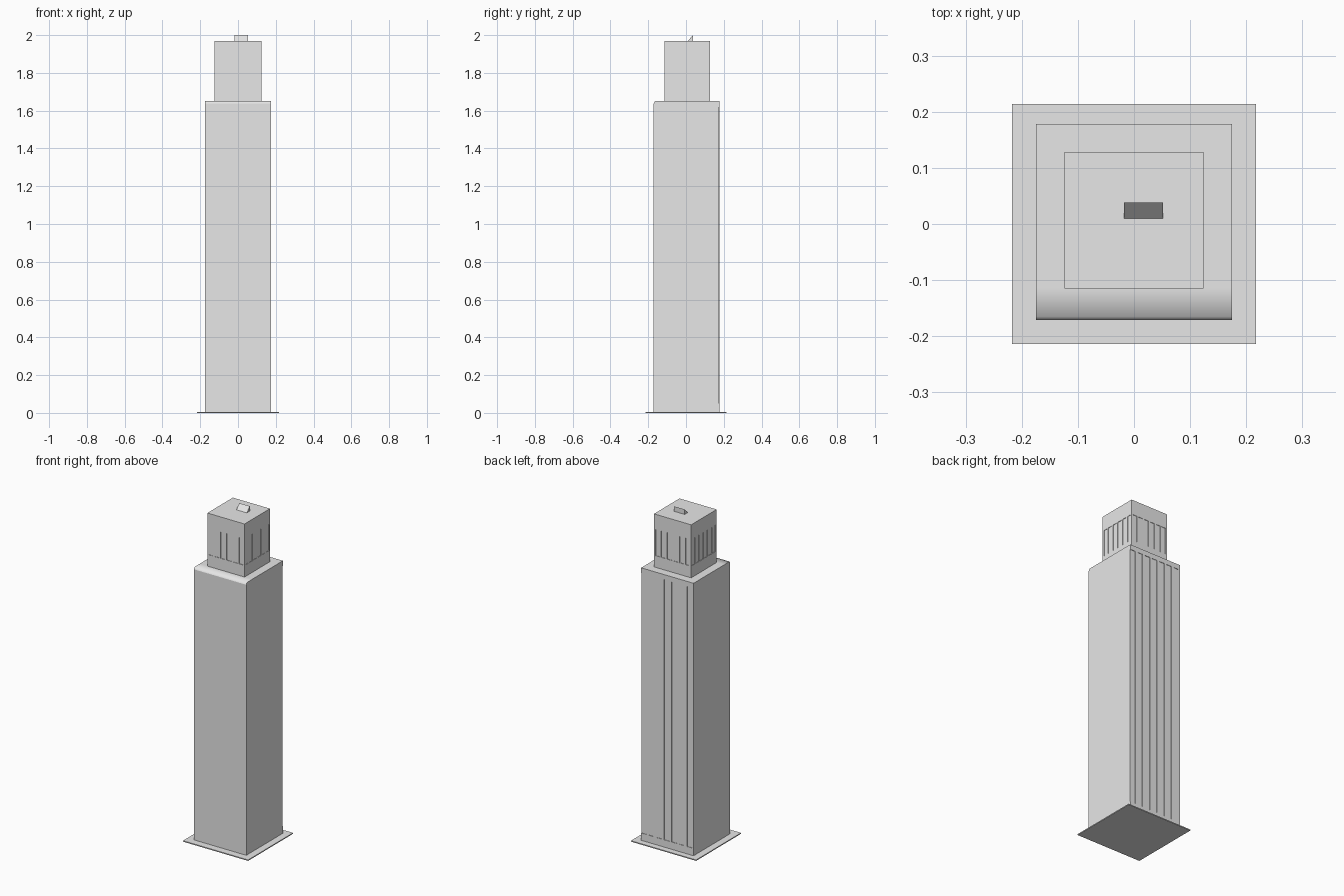
import bpy
import bmesh
from mathutils import Matrix

default = bpy.data.objects.get("Cube")
if default:
    bpy.data.objects.remove(default, do_unlink=True)

# Single stone colour
stone = bpy.data.materials.new("light_grey_stone")
stone.use_nodes = True
stone.diffuse_color = (0.8, 0.8, 0.8, 1)
stone.node_tree.nodes["Principled BSDF"].inputs["Base Color"].default_value = (0.8, 0.8, 0.8, 1)


def finish(name, bm):
    bmesh.ops.recalc_face_normals(bm, faces=bm.faces)
    mesh = bpy.data.meshes.new(name)
    bm.to_mesh(mesh)
    bm.free()
    mesh.materials.append(stone)
    obj = bpy.data.objects.new(name, mesh)
    bpy.context.collection.objects.link(obj)
    return obj


def add_box(bm, x0, x1, y0, y1, z0, z1):
    centre = Matrix.Translation(((x0 + x1) / 2, (y0 + y1) / 2, (z0 + z1) / 2))
    bmesh.ops.create_cube(bm, size=1, matrix=centre @ Matrix.Diagonal((x1 - x0, y1 - y0, z1 - z0, 1)))


def box(name, *bounds):
    bm = bmesh.new()
    add_box(bm, *bounds)
    return finish(name, bm)


def extrude_profile(name, profile, x0, x1):
    """Sweep a (y, z) outline along x."""
    bm = bmesh.new()
    a = [bm.verts.new((x0, y, z)) for y, z in profile]
    b = [bm.verts.new((x1, y, z)) for y, z in profile]
    bm.faces.new(a)
    bm.faces.new(b)
    for i in range(len(a)):
        j = (i + 1) % len(a)
        bm.faces.new((a[i], a[j], b[j], b[i]))
    return finish(name, bm)


W, FRONT, BACK, TOP = 0.175, -0.171, 0.178, 1.65
STEP = 0.003

# Ground slab
box("ground_slab", -0.217, 0.217, -0.214, 0.214, 0, 0.006)

# Main shaft with a soft lip along the front of its roof
shaft = extrude_profile("tower_shaft", [
    (FRONT, 0), (FRONT, TOP - 0.012), (FRONT + 0.006, TOP),
    (-0.114, TOP), (BACK - STEP, TOP), (BACK - STEP, 0)], -W, W)
for poly in shaft.data.polygons:
    poly.use_smooth = poly.normal.z > 0.2

# Raised ribs and bands on the back of the shaft
bm = bmesh.new()
for i in range(6):
    x = 0.132 - 0.051 * i
    add_box(bm, x - 0.008, x + 0.008, BACK - STEP, BACK, 0.05, TOP - 0.03)
add_box(bm, -W, -W + 0.01, BACK - STEP, BACK, 0.05, TOP - 0.03)
for z0, z1 in ((0, 0.05), (TOP - 0.03, TOP)):
    add_box(bm, -W, W, BACK - STEP, BACK, z0, z1)
finish("back_ribs", bm)

# Upper block: recessed core, solid bands below and above the windows
U, Y0, Y1, ROOF = 0.124, -0.115, 0.128, 1.97
SILL, HEAD = 1.72, 1.88
box("upper_core", -U + STEP, U - STEP, Y0 + STEP, Y1 - STEP, SILL, HEAD)
box("upper_lower_band", -U, U, Y0, Y1, TOP, SILL)
box("upper_top_band", -U, U, Y0, Y1, HEAD, ROOF)

# Posts between the windows on all four sides
bm = bmesh.new()
for sx in (-1, 1):
    for sy in (Y0, Y1 - 0.01):
        add_box(bm, *sorted((sx * U, sx * (U - 0.01))), sy, sy + 0.01, SILL, HEAD)
for i in range(1, 6):
    x = -U + 2 * U * i / 6
    y = Y0 + (Y1 - Y0) * i / 6
    for edge in (Y0, Y1 - STEP):
        add_box(bm, x - 0.005, x + 0.005, edge, edge + STEP, SILL, HEAD)
    for edge in (-U, U - STEP):
        add_box(bm, edge, edge + STEP, y - 0.005, y + 0.005, SILL, HEAD)
finish("window_posts", bm)

# Sloped hatch on the roof
extrude_profile("roof_hatch", [(0.01, ROOF), (0.038, 2.0), (0.038, ROOF)], -0.018, 0.052)
